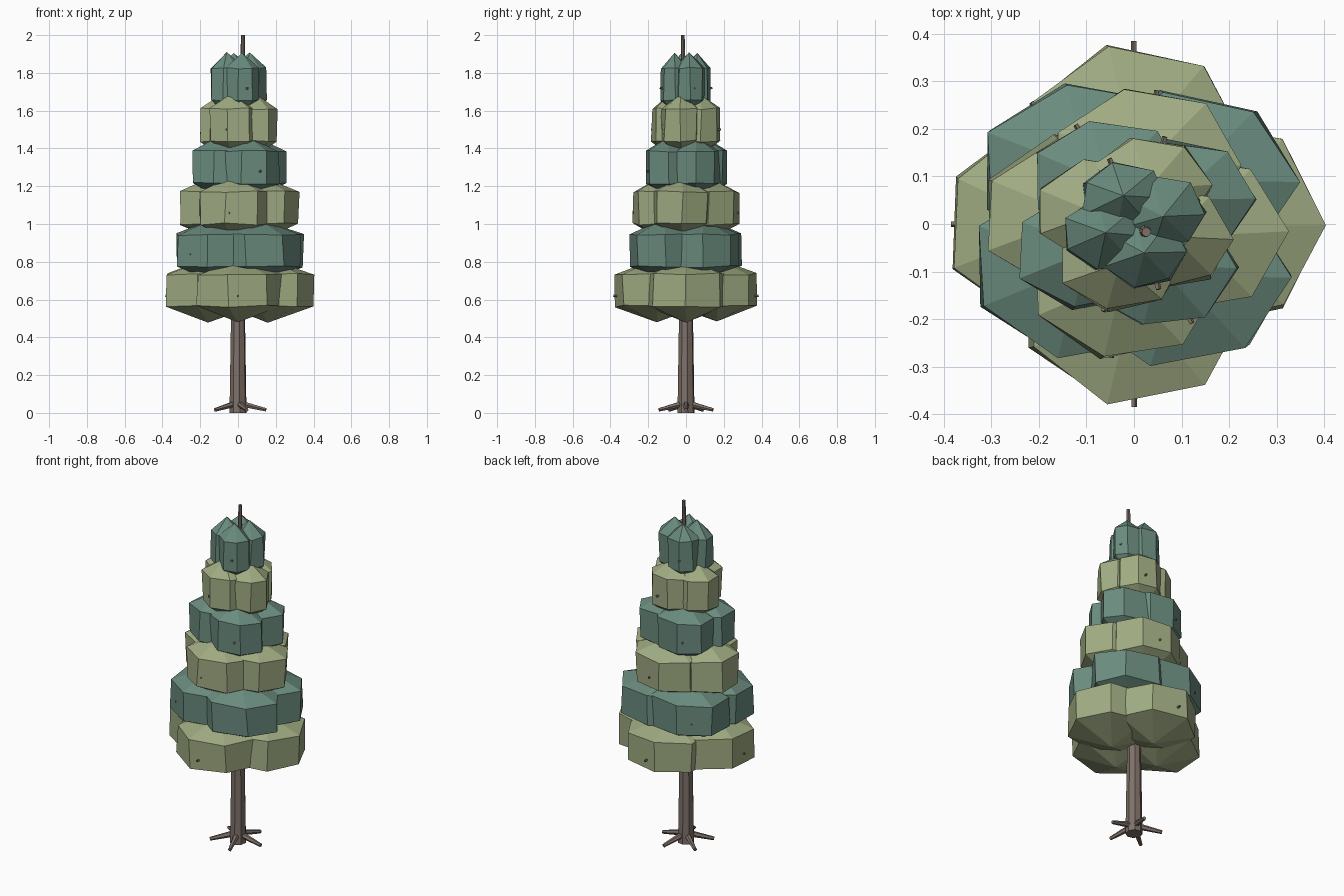
import bpy, bmesh, math, random
from mathutils import Vector, Matrix

if "Cube" in bpy.data.objects:
    bpy.data.objects.remove(bpy.data.objects["Cube"])

random.seed(4)


def material(name, rgb):
    m = bpy.data.materials.new(name)
    m.diffuse_color = (*rgb, 1)
    m.use_nodes = True
    m.node_tree.nodes["Principled BSDF"].inputs["Base Color"].default_value = m.diffuse_color
    return m


bark = material("bark", (0.21, 0.165, 0.14))
light_leaf = material("light_leaf", (0.35, 0.41, 0.225))
dark_leaf = material("dark_leaf", (0.145, 0.26, 0.21))


def finish(bm, name, mat):
    bmesh.ops.recalc_face_normals(bm, faces=bm.faces)
    mesh = bpy.data.meshes.new(name)
    bm.to_mesh(mesh)
    bm.free()
    mesh.materials.append(mat)
    ob = bpy.data.objects.new(name, mesh)
    bpy.context.collection.objects.link(ob)
    return ob


def tube(bm, points, radii, sides):
    """Capped tapered tube through the points."""
    points = [Vector(p) for p in points]
    quat = (points[-1] - points[0]).to_track_quat('Z', 'Y')
    rings = []
    for p, r in zip(points, radii):
        rings.append([bm.verts.new(p + quat @ Vector((r * math.cos(a), r * math.sin(a), 0)))
                      for a in (math.tau * i / sides for i in range(sides))])
    for a, b in zip(rings, rings[1:]):
        for i in range(sides):
            j = (i + 1) % sides
            bm.faces.new((a[i], a[j], b[j], b[i]))
    bm.faces.new(rings[0][::-1])
    bm.faces.new(rings[-1])


# Trunk, tapering and leaning slightly to the tip
bm = bmesh.new()
tube(bm, [(0, 0, 0), (0, 0, 0.5), (0.012, -0.008, 1.2), (0.026, -0.017, 2.0)],
     [0.046, 0.038, 0.025, 0.010], 8)
finish(bm, "trunk", bark)

# Roots spreading over the ground
bm = bmesh.new()
for i in range(5):
    a = math.tau * i / 5
    c, s = math.cos(a), math.sin(a)
    tube(bm, [(0.01 * c, 0.01 * s, 0.05), (0.15 * c, 0.15 * s, 0.016)], [0.018, 0.010], 6)
finish(bm, "roots", bark)

# Foliage tiers: centre height, clump distance, clump ring radius in x and y, branch reach
tiers = [(0.65, 0.160, 0.240, 0.222, 0.385),
         (0.86, 0.143, 0.235, 0.190, 0.335),
         (1.085, 0.122, 0.203, 0.167, 0.285),
         (1.30, 0.104, 0.163, 0.130, 0.242),
         (1.525, 0.082, 0.132, 0.108, 0.195),
         (1.74, 0.060, 0.092, 0.078, 0.147)]
branches = bmesh.new()
turn = Matrix.Rotation(-math.pi / 2, 4, 'Z')
for t, (z, dist, rx, ry, reach) in enumerate(tiers):
    bm = bmesh.new()
    for k in range(4):
        a = 0.7 * t + k * math.pi / 2
        c, s = math.cos(a), math.sin(a)
        # Seven-sided faceted clump, wider in x, with a corner towards +x
        m = (Matrix.Translation((dist * c, dist * s, z))
             @ Matrix.Diagonal((rx / 0.866, ry / 0.866, 0.17, 1)) @ turn)
        bmesh.ops.create_uvsphere(bm, u_segments=7, v_segments=3, radius=1, matrix=m)
        # Branch through the clump
        zb = 0.62 + 0.22 * t
        tube(branches, [(0.004 * t, -0.003 * t, zb - 0.02), (reach * c, reach * s, zb)],
             [0.011, 0.006], 5)
    for v in bm.verts:
        v.co += Vector([random.uniform(-1, 1) for _ in range(3)]) * 0.006
    finish(bm, f"foliage_tier_{t + 1}", dark_leaf if t % 2 else light_leaf)
finish(branches, "branches", bark)
